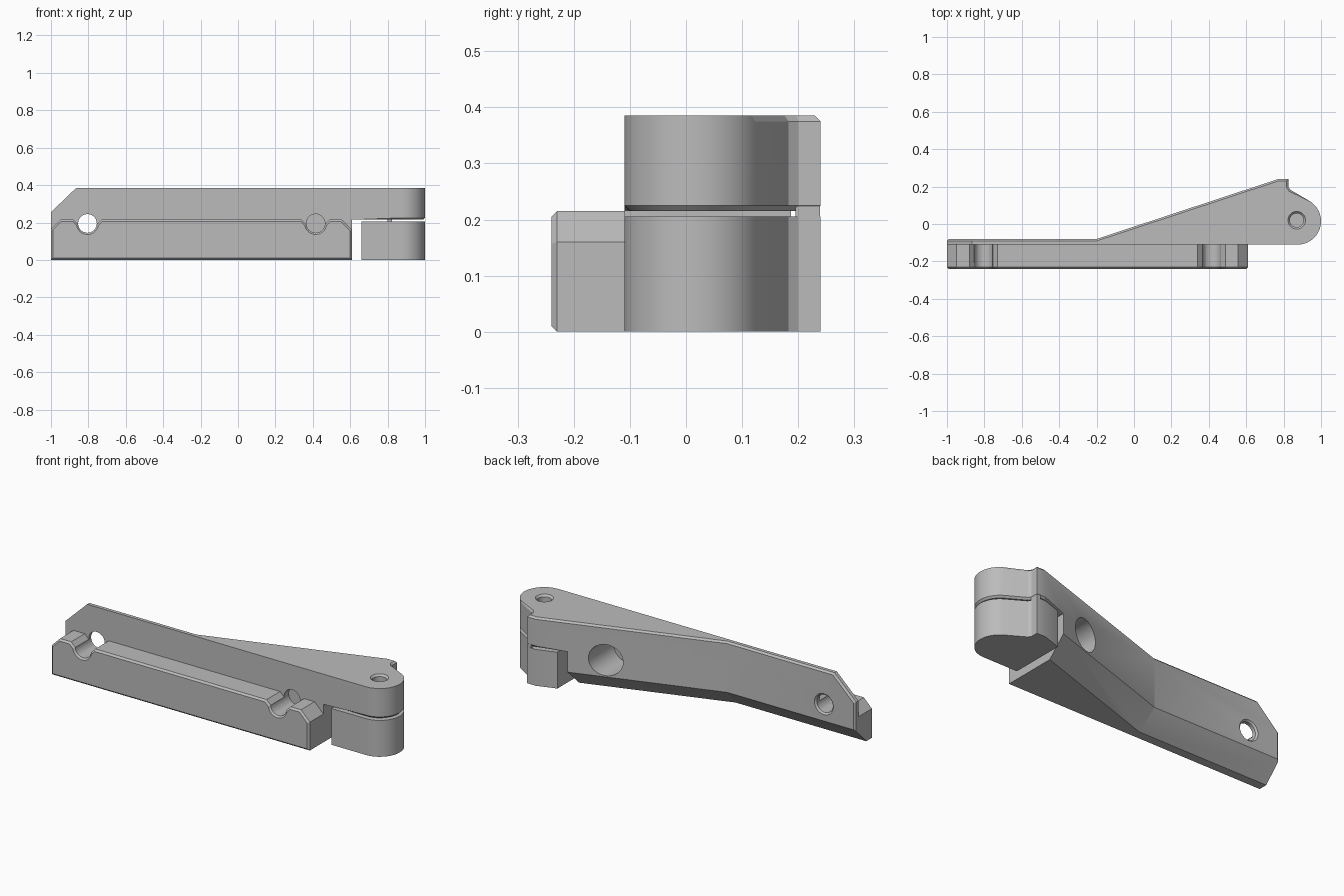
import bpy, bmesh, math
from mathutils import Matrix, Vector

if "Cube" in bpy.data.objects:
    bpy.data.objects.remove(bpy.data.objects["Cube"], do_unlink=True)

grey = bpy.data.materials.new("plain grey")
grey.use_nodes = True
COLOUR = (0.5, 0.5, 0.5, 1)
grey.diffuse_color = COLOUR
grey.node_tree.nodes["Principled BSDF"].inputs["Base Color"].default_value = COLOUR

TOP, SLOT, FRONT = 0.385, 0.215, -0.11


def back(x):
    """Depth of the back wall: straight, then sloping outwards."""
    return -0.08 + max(0, x + 0.2) * 0.33


def finish(name, bm):
    bmesh.ops.recalc_face_normals(bm, faces=bm.faces)
    mesh = bpy.data.meshes.new(name)
    bm.to_mesh(mesh)
    bm.free()
    mesh.materials.append(grey)
    obj = bpy.data.objects.new(name, mesh)
    bpy.context.collection.objects.link(obj)
    return obj


def prism(name, pts, lo, hi, axis="z"):
    """Extrude a flat outline along z or y."""
    bm = bmesh.new()
    place = (lambda a, b: (a, b, lo)) if axis == "z" else (lambda a, b: (a, lo, b))
    face = bm.faces.new([bm.verts.new(place(a, b)) for a, b in pts])
    new = bmesh.ops.extrude_face_region(bm, geom=[face])["geom"]
    shift = Vector((0, 0, hi - lo) if axis == "z" else (0, hi - lo, 0))
    bmesh.ops.translate(bm, vec=shift, verts=[v for v in new if isinstance(v, bmesh.types.BMVert)])
    return finish(name, bm)


def drill(name, x, y, z, r1, r2, depth, axis="z"):
    """Round cutter starting at a point and running along +axis."""
    bm = bmesh.new()
    bmesh.ops.create_cone(bm, cap_ends=True, segments=40, radius1=r1, radius2=r2, depth=depth)
    bmesh.ops.translate(bm, vec=(0, 0, depth / 2), verts=bm.verts)
    if axis == "y":
        bmesh.ops.rotate(bm, matrix=Matrix.Rotation(-math.pi / 2, 3, "X"), verts=bm.verts)
    bmesh.ops.translate(bm, vec=(x, y, z), verts=bm.verts)
    return finish(name, bm)


def combine(obj, other, mode="DIFFERENCE"):
    """Apply a boolean and discard the helper."""
    other.hide_render = True
    mod = obj.modifiers.new("cut", "BOOLEAN")
    mod.operation, mod.object, mod.solver = mode, other, "EXACT"
    bpy.context.view_layer.objects.active = obj
    bpy.ops.object.modifier_apply(modifier=mod.name)
    bpy.data.objects.remove(other, do_unlink=True)


def chamfer(obj, rule, size):
    """Chamfer every edge that satisfies rule(edge, middle)."""
    bm = bmesh.new()
    bm.from_mesh(obj.data)
    bm.normal_update()
    edges = [e for e in bm.edges if len(e.link_faces) == 2
             and rule(e, (e.verts[0].co + e.verts[1].co) / 2)]
    bmesh.ops.bevel(bm, geom=edges, offset=size, segments=1, affect="EDGES", profile=0.5)
    bm.to_mesh(obj.data)
    bm.free()


def on_back(e):
    return all(abs(v.co.y - back(v.co.x)) < 0.002 for v in e.verts)


def has_normal(e, test):
    return any(test(f.normal) for f in e.link_faces)


# Rounded hinge end shared by both knuckles
hinge = [(0.875 + 0.125 * math.cos(math.radians(a)), 0.015 + 0.125 * math.sin(math.radians(a)))
         for a in range(-90, 61, 6)]
hinge += [(0.836, 0.183), (0.825, 0.2), (0.825, 0.24), (0.77, 0.24)]

# Arm with slot for the lower knuckle and cut top corner
arm = prism("hinge_arm", [(-1, FRONT)] + hinge + [(-0.2, -0.08), (-1, -0.08)], 0, TOP)
combine(arm, prism("slot_cutter", [(0.61, -1), (1.2, -1), (1.2, 1), (0.61, 1)], -0.1, SLOT))
combine(arm, prism("corner_cutter", [(-1.1, 0.159), (-0.765, 0.481), (-1.1, 0.481)], -1, 1, "y"))


def rim(e, m):
    top = has_normal(e, lambda n: n.z > 0.9) and m.z > TOP - 0.001
    if top and m.y > 0.14 and m.x < 0.9:
        return has_normal(e, lambda n: n.z < 0.1)
    return on_back(e) and has_normal(e, lambda n: n.z > 0.3 or n.x < -0.6)


def knuckle_rim(e, m):
    return (all(abs(v.co.z - SLOT) < 0.001 for v in e.verts) and m.x > 0.615
            and has_normal(e, lambda n: abs(n.z) < 0.1))


chamfer(arm, rim, 0.01)
chamfer(arm, knuckle_rim, 0.01)

# Front clamp bar with two flared notches
HOLES, HOLE_Z = (0.415, -0.805), 0.195
profile = [(-1, 0), (0.61, 0), (0.61, 0.16), (0.555, SLOT)]
for x in HOLES:
    profile += [(x + 0.075, SLOT), (x + 0.05, 0.19), (x - 0.05, 0.19), (x - 0.075, SLOT)]
profile += [(-0.95, SLOT), (-1, 0.165)]
bar = prism("clamp_bar", profile, -0.24, FRONT + 0.01, "y")
chamfer(bar, lambda e, m: all(v.co.y < -0.239 for v in e.verts), 0.01)
combine(arm, bar, "UNION")

# Broad slope under the back edge
keep = prism("slope_shape", [(-1.2, -0.5), (1.2, -0.5), (1.2, back(1.2) + 0.001),
                             (-0.2, -0.079), (-1.2, -0.079)], -0.001, 0.6)
chamfer(keep, lambda e, m: m.z < 0 and m.y > -0.1 and abs(m.x) < 1.1, 0.102)
combine(arm, keep, "INTERSECT")

# Screw holes through the bar and arm
for x in HOLES:
    combine(arm, drill("screw_cutter", x, -0.5, HOLE_Z, 0.05, 0.05, 1, "y"))
    combine(arm, drill("front_flare", x, -0.242, HOLE_Z, 0.061, 0.049, 0.012, "y"))
combine(arm, drill("back_flare", HOLES[1], -0.09, HOLE_Z, 0.049, 0.061, 0.012, "y"))
combine(arm, drill("counterbore", HOLES[0], -0.07, HOLE_Z, 0.088, 0.088, 0.6, "y"))

# Lower knuckle
knuckle = prism("lower_knuckle", [(0.66, FRONT)] + hinge + [(0.66, back(0.66))], 0, 0.205)

# Pivot hole
for part in (arm, knuckle):
    combine(part, drill("pivot_cutter", 0.87, 0.02, 0.05, 0.037, 0.037, 0.5))
combine(arm, drill("pivot_flare", 0.87, 0.02, TOP - 0.012, 0.036, 0.049, 0.014))

# Thin bridge joining the knuckles at the back lug
bridge = prism("knuckle_bridge", [(0.8, 0.195), (0.824, 0.195), (0.824, 0.239), (0.8, 0.239)], 0.2, 0.23)

for part in (arm, knuckle, bridge):
    bpy.ops.object.select_all(action="DESELECT")
    part.select_set(True)
    bpy.context.view_layer.objects.active = part
    bpy.ops.object.shade_smooth_by_angle(angle=math.radians(20))
